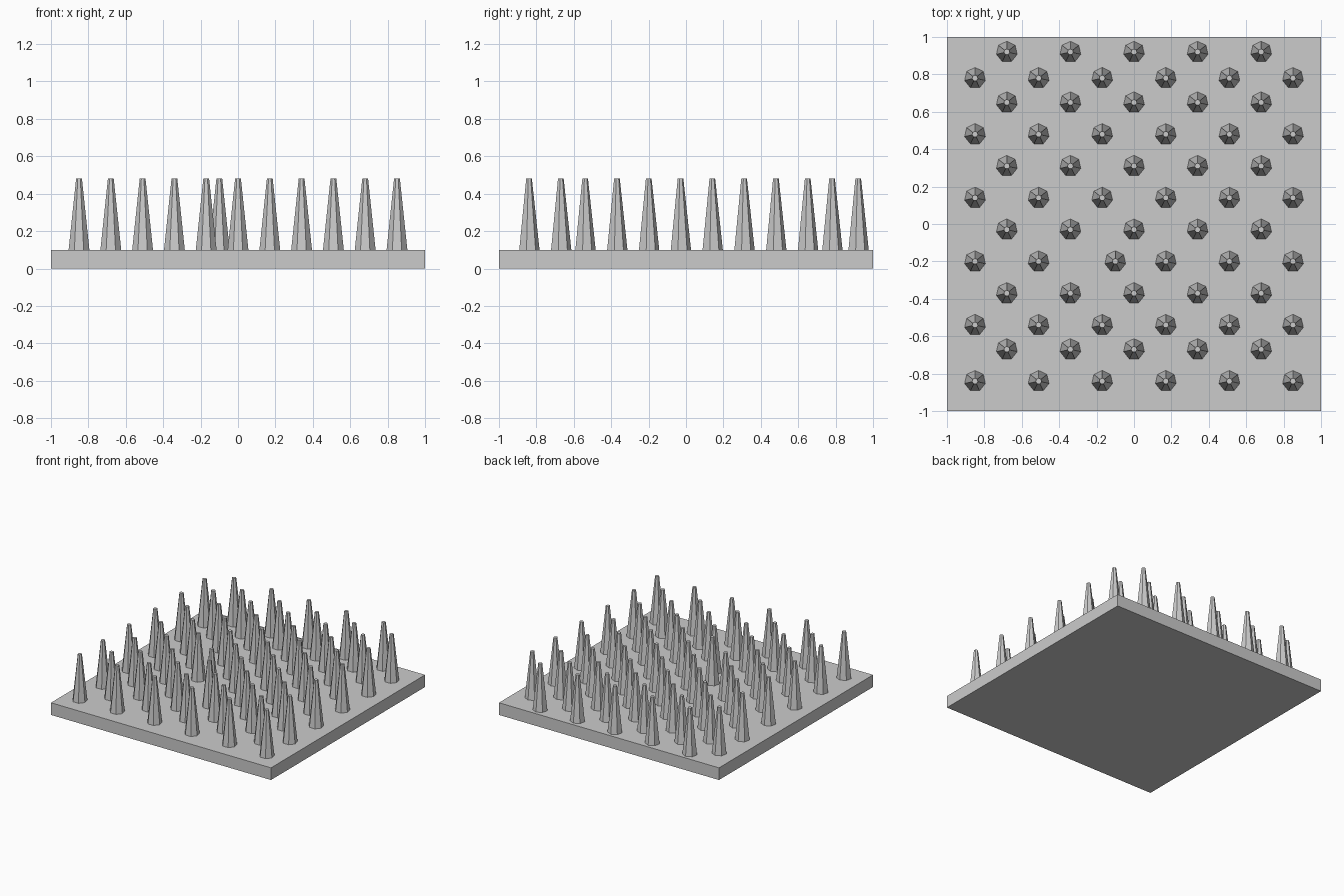
import bpy

if "Cube" in bpy.data.objects:
    bpy.data.objects.remove(bpy.data.objects["Cube"])

PLATE_TOP, TIP_Z = 0.10, 0.48
BASE_R, TIP_R = 0.057, 0.016

# Square base plate
bpy.ops.mesh.primitive_cube_add(size=2, location=(0, 0, PLATE_TOP / 2))
plate = bpy.context.object
plate.name = "base_plate"
plate.scale = (1, 1, PLATE_TOP / 2)
bpy.ops.object.transform_apply(location=False, rotation=False, scale=True)

# One seven-sided blunt spike, its mesh shared by all copies
bpy.ops.mesh.primitive_cone_add(vertices=7, radius1=BASE_R, radius2=TIP_R,
                                depth=TIP_Z - PLATE_TOP)
first_spike = bpy.context.object
spike_mesh = first_spike.data
spike_mesh.name = "spike"
bpy.data.objects.remove(first_spike)

# Staggered rows: six spikes, then five, from front to back
rows = [-0.84, -0.67, -0.54, -0.37, -0.20, -0.03,
        0.14, 0.31, 0.48, 0.65, 0.78, 0.92]
for r, y in enumerate(rows):
    count = 6 if r % 2 == 0 else 5
    for c in range(count):
        x = (c - (count - 1) / 2) * 0.34
        if (r, c) == (4, 2):  # one spike sits off the grid
            x = -0.10
        spike = bpy.data.objects.new(f"spike_{r + 1}_{c + 1}", spike_mesh)
        spike.location = (x, y, (PLATE_TOP + TIP_Z) / 2)
        bpy.context.collection.objects.link(spike)
